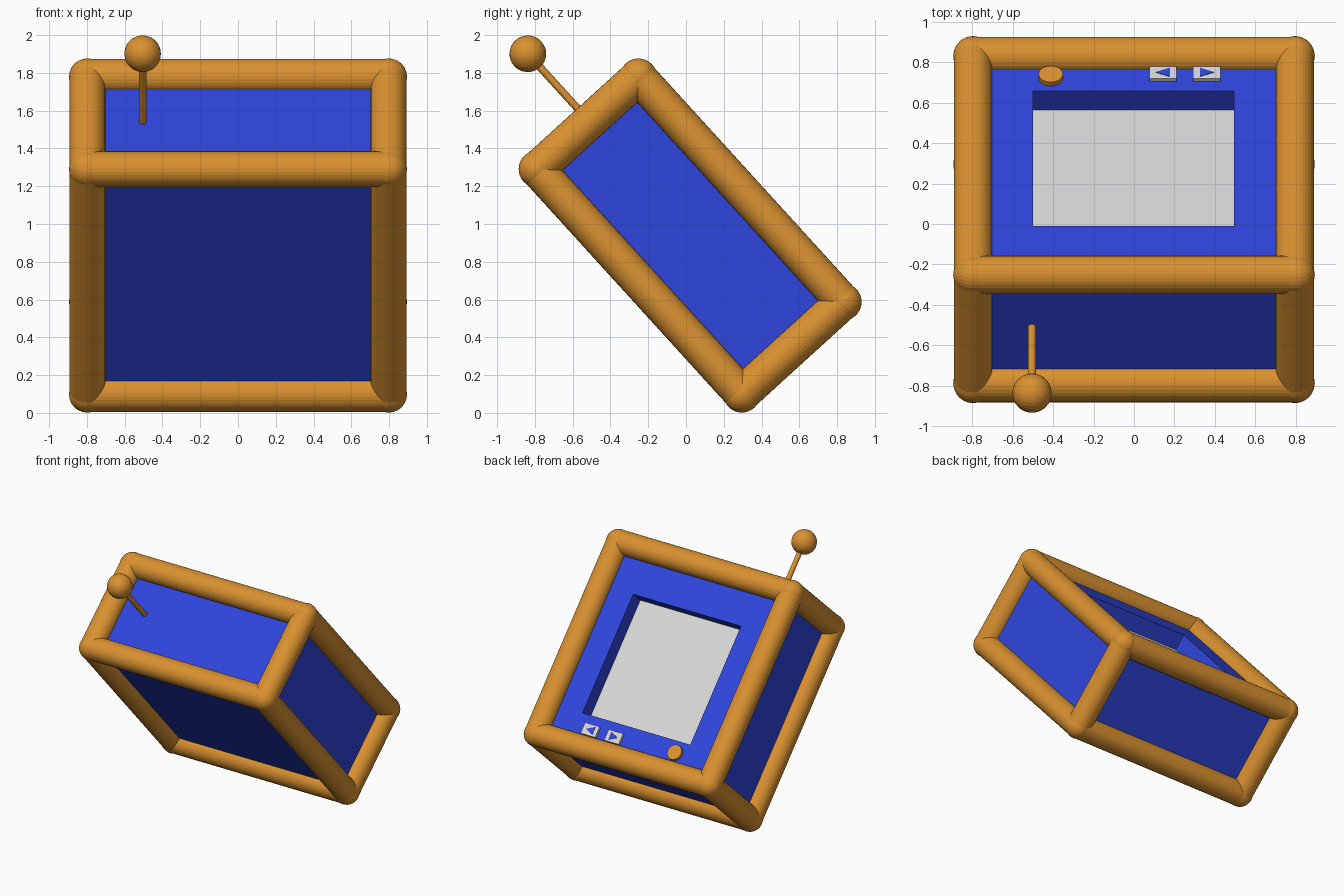
import bpy, bmesh, math
from mathutils import Matrix, Vector

if "Cube" in bpy.data.objects:
    bpy.data.objects.remove(bpy.data.objects["Cube"])

# Everything is built upright in a local frame (Y = long side, Z = out of the screen), then tilted
TILT = Matrix.Translation((0, 0.022, 0.939)) @ Matrix.Rotation(math.radians(-47.7), 4, 'X')
HX, HY, HZ = 0.797, 0.805, 0.3625      # half sizes of the box


def material(name, rgb):
    m = bpy.data.materials.new(name)
    m.diffuse_color = (*rgb, 1)
    m.use_nodes = True
    m.node_tree.nodes["Principled BSDF"].inputs["Base Color"].default_value = m.diffuse_color
    return m


BLUE = material("blue", (0.028, 0.060, 0.72))
ORANGE = material("orange", (0.70, 0.285, 0.030))
GREY = material("light grey", (0.68, 0.68, 0.68))


def finish(name, bm, *mats):
    me = bpy.data.meshes.new(name)
    bmesh.ops.recalc_face_normals(bm, faces=bm.faces)
    bm.to_mesh(me)
    bm.free()
    for m in mats:
        me.materials.append(m)
    ob = bpy.data.objects.new(name, me)
    ob.matrix_world = TILT
    bpy.context.collection.objects.link(ob)
    return ob


def tube(bm, a, b, r, sides=32):
    a, b = Vector(a), Vector(b)
    d = b - a
    mat = Matrix.Translation((a + b) / 2) @ d.to_track_quat('Z', 'Y').to_matrix().to_4x4()
    bmesh.ops.create_cone(bm, cap_ends=True, segments=sides, radius1=r, radius2=r,
                          depth=d.length, matrix=mat)


def ball(bm, p, r):
    bmesh.ops.create_uvsphere(bm, u_segments=32, v_segments=16, radius=r,
                              matrix=Matrix.Translation(p))


# Box body with a recessed screen in its upper face
bm = bmesh.new()


def ring(x0, x1, y0, y1, z):
    return [bm.verts.new(p) for p in ((x0, y0, z), (x1, y0, z), (x1, y1, z), (x0, y1, z))]


rings = [ring(-HX, HX, -HY, HY, -HZ), ring(-HX, HX, -HY, HY, HZ),
         ring(-0.5, 0.495, -0.446, 0.547, HZ), ring(-0.5, 0.495, -0.446, 0.547, HZ - 0.127)]
bm.faces.new(rings[0])
for lo, hi in zip(rings, rings[1:]):
    for i in range(4):
        j = (i + 1) % 4
        bm.faces.new((lo[i], lo[j], hi[j], hi[i]))
bm.faces.new(rings[3]).material_index = 1
finish("body", bm, BLUE, GREY)

# Rounded frame: a tube on each edge and a ball on each corner
bm = bmesh.new()
R = 0.095
for s in (-1, 1):
    for t in (-1, 1):
        tube(bm, (-HX, s * HY, t * HZ), (HX, s * HY, t * HZ), R)
        tube(bm, (s * HX, -HY, t * HZ), (s * HX, HY, t * HZ), R)
        tube(bm, (s * HX, t * HY, -HZ), (s * HX, t * HY, HZ), R)
        for w in (-1, 1):
            ball(bm, (s * HX, t * HY, w * HZ), 0.098)
finish("frame", bm, ORANGE)

# Antenna rod and tip
bm = bmesh.new()
tube(bm, (-0.505, -HY + 0.02, 0.012), (-0.505, -1.29, 0.012), 0.02, 24)
ball(bm, (-0.505, -1.29, 0.012), 0.097)
finish("antenna", bm, ORANGE)

# Round knob
bm = bmesh.new()
tube(bm, (-0.412, 0.643, HZ - 0.01), (-0.412, 0.643, HZ + 0.027), 0.06)
finish("knob", bm, ORANGE)

# Two buttons with arrow plates pointing apart
for name, x, d in (("left", 0.143, -1), ("right", 0.36, 1)):
    bm = bmesh.new()
    bmesh.ops.create_cube(bm, size=1, matrix=Matrix.Translation((x, 0.662, HZ + 0.005))
                          @ Matrix.Diagonal((0.134, 0.09, 0.03, 1)))
    finish(name + "_button", bm, GREY)
    bm = bmesh.new()
    pts = ((x + d * 0.036, 0.662), (x - d * 0.034, 0.694), (x - d * 0.034, 0.630))
    lo, hi = ([bm.verts.new((*p, HZ + z)) for p in pts] for z in (0.018, 0.023))
    bm.faces.new(lo)
    bm.faces.new(hi)
    for i in range(3):
        j = (i + 1) % 3
        bm.faces.new((lo[i], lo[j], hi[j], hi[i]))
    finish(name + "_arrow", bm, BLUE)
